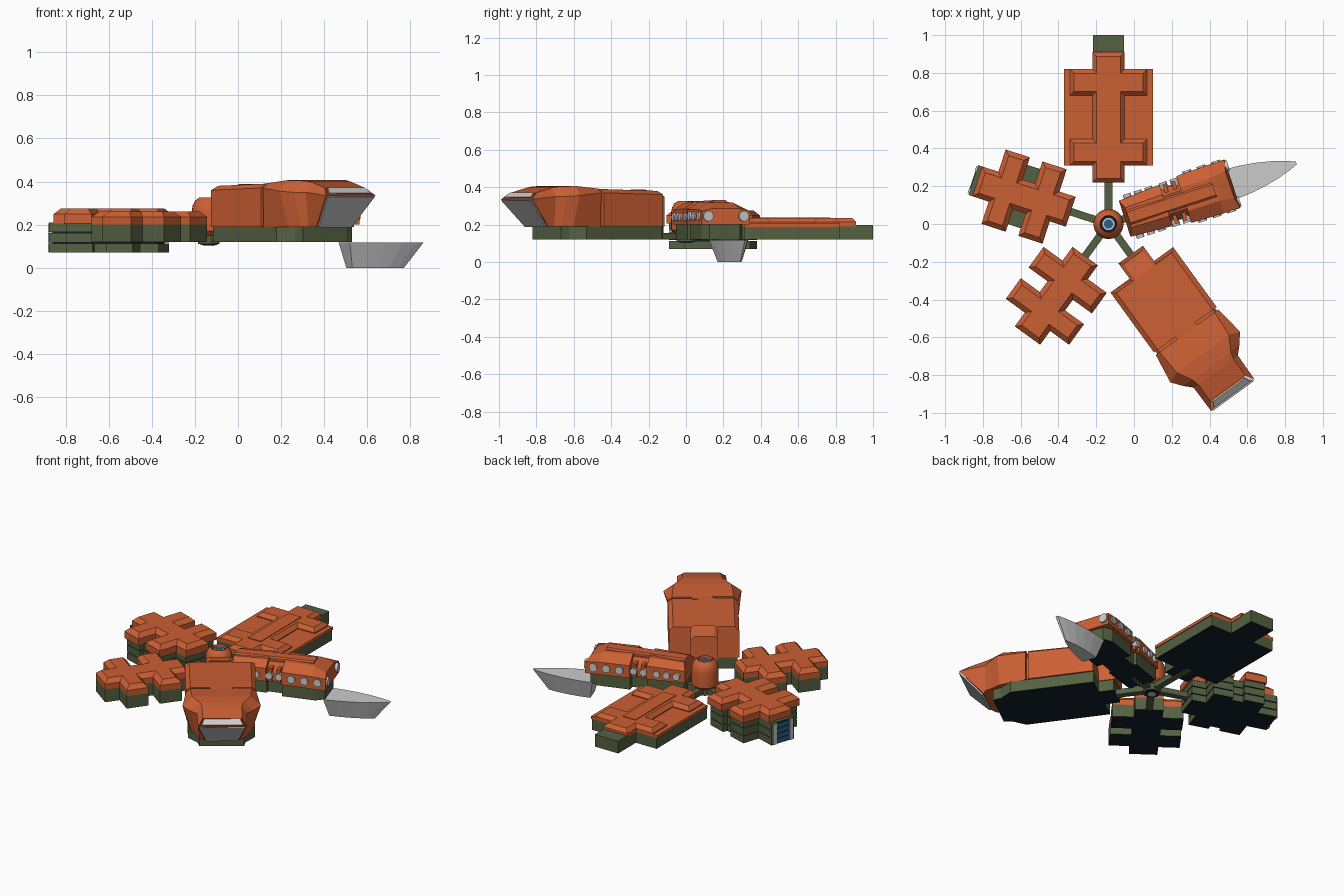
import bpy, bmesh, math
from mathutils import Matrix, Vector

if "Cube" in bpy.data.objects:
    bpy.data.objects.remove(bpy.data.objects["Cube"])

HUB = Vector((-0.135, 0, 0))


def mat(name, col):
    m = bpy.data.materials.new(name)
    m.diffuse_color = (*col, 1)
    m.use_nodes = True
    m.node_tree.nodes["Principled BSDF"].inputs["Base Color"].default_value = m.diffuse_color
    return m


ORANGE = mat("orange", (0.60, 0.115, 0.034))
GREEN = mat("green", (0.09, 0.12, 0.055))
NAVY = mat("navy", (0.005, 0.015, 0.024))
BLUE = mat("blue", (0.02, 0.12, 0.25))


def finish(name, bm, mats, angle):
    """Turn a bmesh in (radial, sideways, z) space into an object on its spoke."""
    bmesh.ops.recalc_face_normals(bm, faces=bm.faces[:])
    me = bpy.data.meshes.new(name)
    bm.to_mesh(me)
    bm.free()
    for m in mats:
        me.materials.append(m)
    ob = bpy.data.objects.new(name, me)
    ob.location = HUB
    ob.rotation_euler.z = math.radians(angle)
    bpy.context.collection.objects.link(ob)
    return ob


def mirrored(half):
    return half + [(u, -v) for u, v in reversed(half)]


def plate(name, half, z0, z1, mats, angle, chamfer=0.0):
    """Extruded symmetric outline, optional chamfered top; second material goes underneath."""
    bm = bmesh.new()
    base = bm.faces.new([bm.verts.new((u, v, z0)) for u, v in mirrored(half)])
    ext = bmesh.ops.extrude_face_region(bm, geom=[base], use_keep_orig=True)["geom"]
    top = [g for g in ext if isinstance(g, bmesh.types.BMFace)][0]
    for v in top.verts:
        v.co.z = z1 - chamfer
    if chamfer:
        bm.normal_update()
        bmesh.ops.inset_region(bm, faces=[top], thickness=chamfer, use_even_offset=True)
        for v in top.verts:
            v.co.z = z1
    if len(mats) > 1:
        base.material_index = 1
    return finish(name, bm, mats, angle)


def loft(name, rings, mats, angle, cap_mat=0):
    bm = bmesh.new()
    vs = [[bm.verts.new(p) for p in r] for r in rings]
    n = len(vs[0])
    for a, b in zip(vs, vs[1:]):
        for i in range(n):
            bm.faces.new((a[i], a[(i + 1) % n], b[(i + 1) % n], b[i]))
    bm.faces.new(vs[0])
    bm.faces.new(vs[-1]).material_index = cap_mat
    return finish(name, bm, mats, angle)


def arch(u, wb, w, wt, zb, zs, zt, ub=None, ut=None):
    """Cross-section: bottom half-width, shoulder half-width, top half-width."""
    ub = u if ub is None else ub
    ut = u if ut is None else ut
    return [(ub, -wb, zb), (u, -w, zs), (ut, -wt, zt), (ut, wt, zt), (u, w, zs), (ub, wb, zb)]


def box(name, u0, u1, v0, v1, z0, z1, mats, angle):
    return loft(name, [[(u, v0, z0), (u, v1, z0), (u, v1, z1), (u, v0, z1)] for u in (u0, u1)], mats, angle)


def disc(name, pos, axis, r, depth, angle):
    bm = bmesh.new()
    rot = Vector((0, 0, 1)).rotation_difference(Vector(axis)).to_matrix().to_4x4()
    bmesh.ops.create_cone(bm, cap_ends=True, segments=16, radius1=r, radius2=r, depth=depth,
                          matrix=Matrix.Translation(pos) @ rot)
    return finish(name, bm, [], angle)


def lathe(name, profile, mats, n=24):
    bm = bmesh.new()
    rings = [[bm.verts.new((r * math.cos(2 * math.pi * i / n), r * math.sin(2 * math.pi * i / n), z))
              for i in range(n)] for r, z in profile]
    for a, b in zip(rings, rings[1:]):
        for i in range(n):
            bm.faces.new((a[i], a[(i + 1) % n], b[(i + 1) % n], b[i])).smooth = True
    bm.faces.new(rings[0])
    bm.faces.new(rings[-1])
    ob = finish(name, bm, mats, 0)
    bpy.context.view_layer.objects.active = ob
    ob.select_set(True)
    bpy.ops.object.shade_smooth_by_angle(angle=math.radians(35))
    ob.select_set(False)
    return ob


# central hub with domed cap, lens and base
lathe("hub_dome", [(0.06, 0.15), (0.08, 0.17), (0.08, 0.26), (0.075, 0.29), (0.063, 0.312),
                   (0.045, 0.325), (0.042, 0.305)], [ORANGE])
lathe("hub_lens_well", [(0.043, 0.29), (0.043, 0.308)], [NAVY])
lathe("hub_lens_ring", [(0.032, 0.30), (0.032, 0.315), (0.024, 0.315), (0.024, 0.30)], [])
lathe("hub_lens", [(0.024, 0.30), (0.024, 0.311)], [BLUE])
lathe("hub_base", [(0.05, 0.11), (0.05, 0.16)], [GREEN])
lathe("hub_base_port", [(0.04, 0.105), (0.04, 0.112)], [NAVY])
lathe("hub_base_ring", [(0.025, 0.102), (0.025, 0.108)], [])

# five spokes
for k in range(5):
    box(f"spoke_{k}", 0.0, 0.34, -0.02, 0.02, 0.12, 0.155, [GREEN], 18 + 72 * k)

# back module: flat deck with a raised I-shaped ridge
A = 90
plate("back_base", [(0.22, 0.085), (0.31, 0.085), (0.31, 0.23), (0.82, 0.23), (0.82, 0.083), (1.0, 0.083)],
      0.12, 0.19, [GREEN, NAVY], A)
box("back_tail_block", 0.82, 1.0, -0.083, 0.083, 0.13, 0.198, [GREEN], A)
box("back_deck", 0.31, 0.82, -0.235, 0.235, 0.188, 0.207, [ORANGE], A)
plate("back_ridge", [(0.22, 0.086), (0.31, 0.086), (0.31, 0.205), (0.45, 0.205), (0.45, 0.086), (0.68, 0.086),
                     (0.68, 0.205), (0.82, 0.205), (0.82, 0.086), (0.91, 0.086)],
      0.19, 0.235, [ORANGE], A, 0.022)
box("back_ridge_cap", 0.36, 0.77, -0.045, 0.045, 0.23, 0.239, [ORANGE], A)

# the two cross-shaped modules
cross = [(0.21, 0.083), (0.30, 0.083), (0.30, 0.207), (0.435, 0.207), (0.435, 0.083), (0.505, 0.083),
         (0.505, 0.207), (0.64, 0.207), (0.64, 0.083), (0.73, 0.083)]
filled = [(0.22, 0.08), (0.31, 0.08), (0.31, 0.195), (0.435, 0.195), (0.435, 0.165), (0.505, 0.165),
          (0.505, 0.195), (0.63, 0.195), (0.63, 0.083), (0.752, 0.083)]
plate("front_left_base", cross, 0.12, 0.20, [GREEN, NAVY], -126)
plate("front_left_top", cross, 0.20, 0.262, [ORANGE], -126, 0.026)
for i, (z0, z1) in enumerate([(0.07, 0.113), (0.118, 0.162), (0.167, 0.21)]):
    plate(f"left_slab_{i}", filled, z0, z1, [GREEN, NAVY], 162)
plate("left_core", [(0.24, 0.07), (0.70, 0.07)], 0.08, 0.20, [NAVY], 162)
plate("left_top", cross, 0.205, 0.275, [ORANGE], 162, 0.026)
# bay door at the outer end of the left module
for i, z in enumerate((0.078, 0.110, 0.142, 0.174)):
    box(f"left_door_panel_{i}", 0.74, 0.757, -0.045, 0.045, z, z + 0.026, [BLUE], 162)
box("left_door_back", 0.74, 0.754, -0.05, 0.05, 0.072, 0.205, [NAVY], 162)
for s in (-1, 1):
    box(f"left_door_post_{s}", 0.74, 0.76, s * 0.06 - 0.014, s * 0.06 + 0.014, 0.072, 0.205, [], 162)

# front right module: large hull with flared head and undercut window
A = -54
plate("hull_base", [(0.21, 0.075), (0.30, 0.075), (0.30, 0.195), (0.80, 0.195), (0.87, 0.14), (0.92, 0.13)],
      0.12, 0.19, [GREEN, NAVY], A)
loft("hull_nub", [arch(0.20, 0.08, 0.08, 0.06, 0.19, 0.35, 0.365, ut=0.22),
                  arch(0.32, 0.08, 0.08, 0.06, 0.19, 0.372, 0.388)], [ORANGE], A)
loft("hull_body", [arch(0.30, 0.205, 0.205, 0.18, 0.19, 0.36, 0.38, ut=0.32),
                   arch(0.692, 0.205, 0.205, 0.18, 0.19, 0.37, 0.39)], [ORANGE], A)
box("hull_neck", 0.68, 0.72, -0.065, 0.065, 0.19, 0.391, [ORANGE], A)
box("hull_neck_lower", 0.68, 0.72, -0.18, 0.18, 0.19, 0.35, [ORANGE], A)
loft("hull_head", [arch(0.708, 0.20, 0.205, 0.18, 0.19, 0.37, 0.392),
                   arch(0.87, 0.175, 0.228, 0.17, 0.19, 0.355, 0.406, ut=0.85),
                   arch(0.925, 0.145, 0.185, 0.125, 0.19, 0.35, 0.403, ut=0.93),
                   arch(0.965, 0.13, 0.145, 0.115, 0.19, 0.35, 0.397, ut=0.97),
                   arch(1.12, 0.10, 0.142, 0.115, 0.19, 0.335, 0.370, ub=0.985, ut=1.075)], [ORANGE], A)
window = [(0.988, -0.093, 0.19), (1.116, -0.134, 0.332), (1.116, 0.134, 0.332), (0.988, 0.093, 0.19)]
loft("hull_window", [window, [(u + 0.009, v, z - 0.003) for u, v, z in window]], [], A)
strip = [(1.112, -0.12, 0.341), (1.08, -0.105, 0.366), (1.08, 0.105, 0.366), (1.112, 0.12, 0.341)]
loft("hull_window_upper", [strip, [(u + 0.005, v, z + 0.006) for u, v, z in strip]], [], A)

# right module: armoured arch with ports and notched waist
A = 18
plate("gun_base", [(0.10, 0.09), (0.32, 0.095), (0.32, 0.075), (0.42, 0.075), (0.42, 0.115), (0.62, 0.115),
                   (0.67, 0.085)], 0.12, 0.20, [GREEN, NAVY], A)
loft("gun_rear_shell", [arch(0.09, 0.10, 0.10, 0.055, 0.20, 0.275, 0.312, ut=0.11),
                        arch(0.32, 0.115, 0.115, 0.06, 0.20, 0.285, 0.322)], [ORANGE], A)
loft("gun_waist", [arch(u, 0.095, 0.09, 0.05, 0.20, 0.25, 0.305) for u in (0.31, 0.43)], [ORANGE], A)
loft("gun_front_shell", [arch(0.42, 0.13, 0.13, 0.065, 0.20, 0.28, 0.322),
                         arch(0.60, 0.135, 0.135, 0.065, 0.20, 0.28, 0.318),
                         arch(0.69, 0.135, 0.133, 0.075, 0.20, 0.272, 0.285, ut=0.675)], [ORANGE], A)
loft("gun_spine", [arch(u, 0.04, 0.04, 0.03, 0.29, z - 0.008, z) for u, z in ((0.11, 0.322), (0.59, 0.331))],
     [ORANGE], A)
for s in (-1, 1):
    for i, u in enumerate((0.14, 0.20, 0.26, 0.34, 0.40)):
        disc(f"side_port_{s}_{i}", (u, s * 0.102, 0.24), (0, s, 0), 0.021, 0.04, A)
    for i, u in enumerate((0.48, 0.56, 0.64)):
        disc(f"front_side_port_{s}_{i}", (u, s * 0.13, 0.245), (0, s, 0), 0.024, 0.025, A)
    disc(f"end_port_{s}", (0.69, s * 0.10, 0.245), (1, 0, 0), 0.028, 0.018, A)
    for i, u in enumerate((0.335, 0.385)):
        box(f"waist_rib_{s}_{i}", u, u + 0.02, s * 0.085 - 0.025, s * 0.085 + 0.025, 0.2, 0.285, [ORANGE], A)

# tapered grey blade hull below the right module
half_top = [(0.66, 0.085), (0.75, 0.08), (0.84, 0.068), (0.93, 0.048), (1.0, 0.026), (1.045, 0.008)]
half_low = [(0.685, 0.045), (0.75, 0.043), (0.81, 0.037), (0.87, 0.027), (0.92, 0.014), (0.95, 0.004)]
loft("blade", [[(u, v, 0.0) for u, v in mirrored(half_low)],
               [(u, v, 0.118) for u, v in mirrored(half_top)]], [], A)
